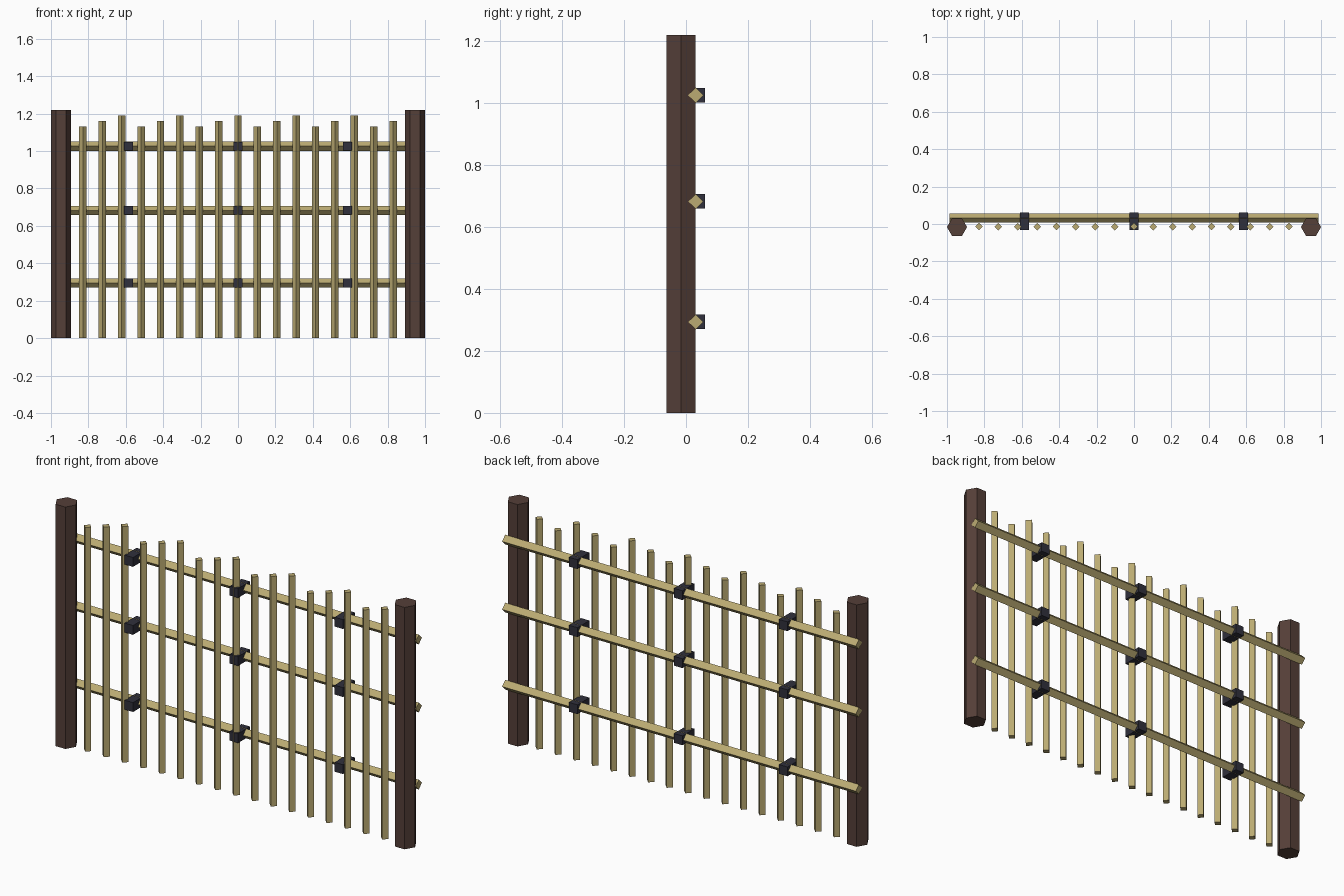
import bpy, math
from mathutils import Matrix

if "Cube" in bpy.data.objects:
    bpy.data.objects.remove(bpy.data.objects["Cube"])


def material(name, color):
    m = bpy.data.materials.new(name)
    m.diffuse_color = (*color, 1)
    m.use_nodes = True
    m.node_tree.nodes["Principled BSDF"].inputs["Base Color"].default_value = m.diffuse_color
    return m


BARK = material("dark_wood", (0.09, 0.05, 0.04))
CANE = material("cane", (0.50, 0.41, 0.17))
CORD = material("binding", (0.03, 0.03, 0.045))


def prism(name, sides, radius, length, loc, mat, rot=(0, 0, 0)):
    bpy.ops.mesh.primitive_cylinder_add(vertices=sides, radius=radius, depth=length,
                                        location=loc, rotation=rot)
    ob = bpy.context.object
    ob.name = name
    ob.data.materials.append(mat)
    return ob


# Hexagonal end posts, corners pointing along x
for side, s in (("left", -1), ("right", 1)):
    post = prism(f"post_{side}", 6, 0.0537, 1.22, (s * 0.9463, -0.0165, 0.61), BARK)
    post.data.transform(Matrix.Rotation(math.pi / 2, 4, 'Z'))

# Upright stakes with repeating heights
HEIGHTS = (1.13, 1.16, 1.19)
for i in range(17):
    h = HEIGHTS[i % 3]
    prism(f"stake_{i + 1}", 4, 0.02, h, ((i - 8) * 0.1036, -0.0145, h / 2), CANE)

# Diamond-section rails and the bindings that tie them to the stakes
for r, z in enumerate((0.294, 0.683, 1.026)):
    prism(f"rail_{r + 1}", 4, 0.0245, 1.974, (0, 0.0315, z), CANE, (0, math.pi / 2, 0))
    for b, x in enumerate((-0.586, 0, 0.586)):
        bpy.ops.mesh.primitive_cube_add(size=1, location=(x, 0.0145, z))
        ob = bpy.context.object
        ob.name = f"binding_{r + 1}_{b + 1}"
        ob.data.transform(Matrix.Diagonal((0.047, 0.095, 0.047, 1)))
        ob.data.materials.append(CORD)
